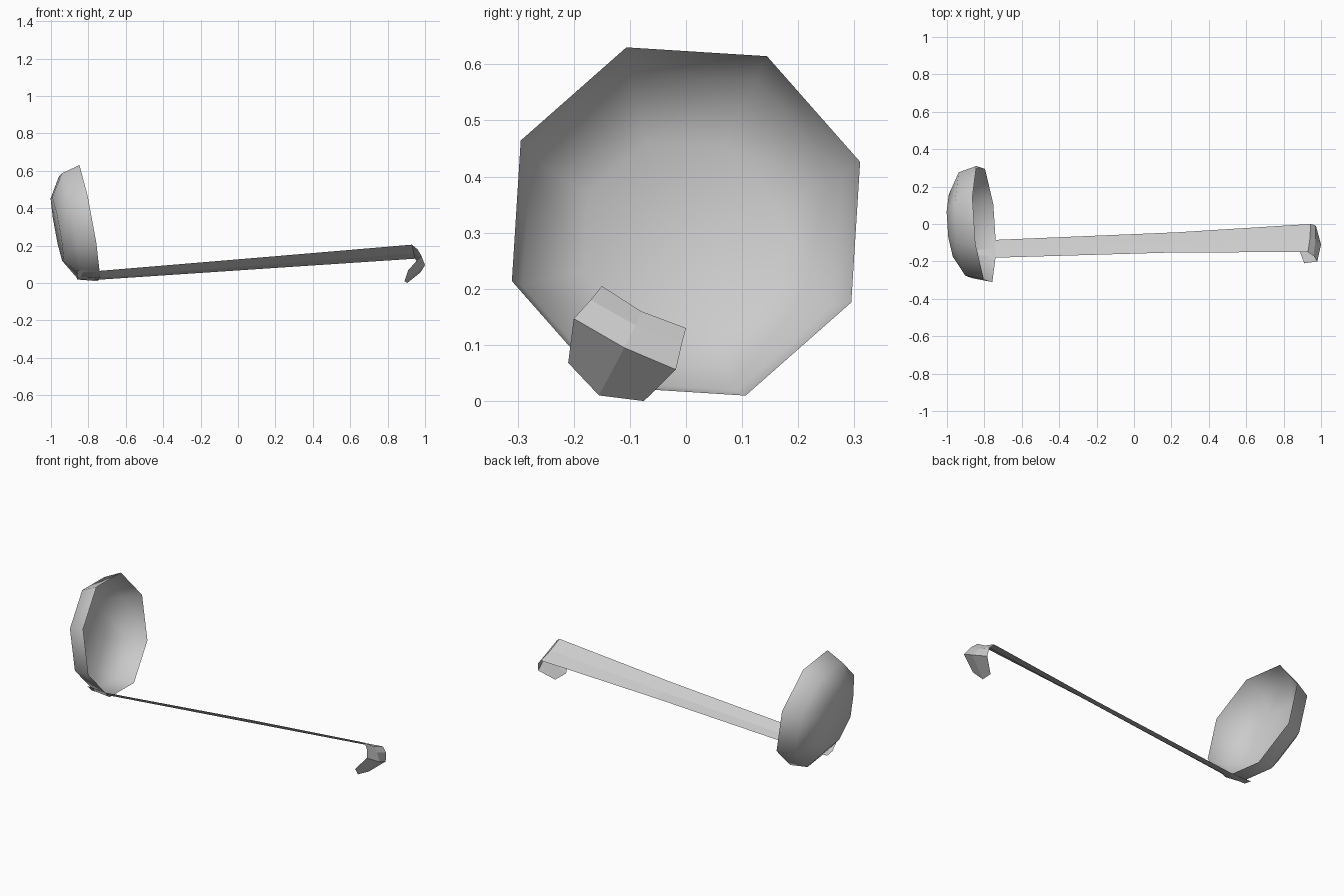
import bpy
import bmesh
from math import cos, sin, radians
from mathutils import Vector

if "Cube" in bpy.data.objects:
    bpy.data.objects.remove(bpy.data.objects["Cube"])

steel = bpy.data.materials.new("light grey metal")
steel.use_nodes = True
grey = (0.6, 0.6, 0.6, 1)
steel.diffuse_color = grey
steel.node_tree.nodes["Principled BSDF"].inputs["Base Color"].default_value = grey


def sheet(name, rows, closed=False, smooth=False):
    """Skin rows of points into a thin sheet; a closed sheet gets a floor."""
    bm = bmesh.new()
    grid = [[bm.verts.new(p) for p in row] for row in rows]
    for a, b in zip(grid, grid[1:]):
        count = len(a) if closed else len(a) - 1
        for i in range(count):
            j = (i + 1) % len(a)
            bm.faces.new((a[i], a[j], b[j], b[i]))
    if closed:
        bm.faces.new(grid[-1])
    bmesh.ops.recalc_face_normals(bm, faces=bm.faces)
    for f in bm.faces:
        f.smooth = smooth
    mesh = bpy.data.meshes.new(name)
    bm.to_mesh(mesh)
    bm.free()
    mesh.materials.append(steel)
    obj = bpy.data.objects.new(name, mesh)
    bpy.context.collection.objects.link(obj)
    return obj


# Bowl: tilted octagonal rings, from the rim back to the flat floor
axis = Vector((1, 0.076, 0.18)).normalized()
rim_centre = Vector((-0.80, 0, 0.32))


def ring(depth, radius):
    points = []
    for k in range(8):
        a = radians(18.9 + 45 * k)
        y, z = radius * cos(a), radius * sin(a)
        lean = -(axis.y * y + axis.z * z) / axis.x
        points.append(rim_centre - axis * depth + Vector((lean, y, z)))
    return points


sheet("bowl", [ring(0, 0.328), ring(0.1, 0.30), ring(0.17, 0.18)], True, True)

# Handle: shallow V strip from under the bowl to the bend
base = [(-0.74, -0.18, 0.065), (-0.74, -0.135, 0.03), (-0.74, -0.085, 0.018)]
foot = [(-0.86, -0.175, 0.07), (-0.86, -0.135, 0.028), (-0.86, -0.085, 0.02)]
middle = [(0.22, -0.152, 0.145), (0.22, -0.1, 0.102), (0.22, -0.045, 0.082)]
bend = [(0.93, -0.15, 0.205), (0.94, -0.08, 0.16), (0.945, 0, 0.13)]
sheet("handle", [foot, base, middle, bend])

# Hook: the strip curls down and back to a narrow tip
shoulder = [(0.96, -0.17, 0.18), (0.97, -0.09, 0.135), (0.97, -0.007, 0.103)]
knuckle = [(0.98, -0.2, 0.147), (1.0, -0.11, 0.095), (0.975, -0.018, 0.056)]
tip = [(0.91, -0.21, 0.068), (0.89, -0.155, 0.01), (0.905, -0.075, 0)]
sheet("hook", [bend, shoulder, knuckle, tip])
